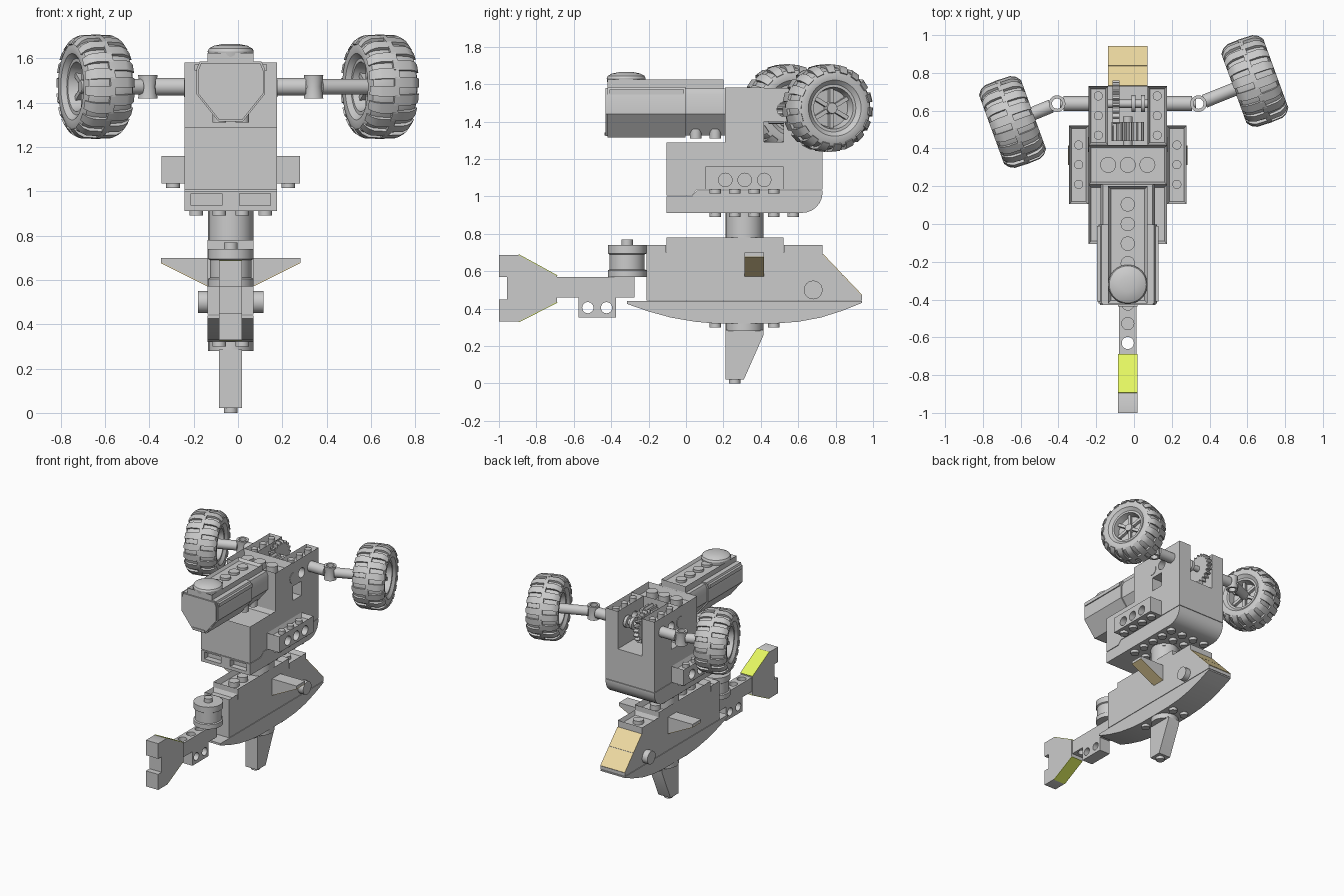
import bpy, bmesh
from math import sin, cos, pi, radians
from mathutils import Matrix, Vector

if "Cube" in bpy.data.objects:
    bpy.data.objects.remove(bpy.data.objects["Cube"])

X, U = -0.033, 0.104      # centre line and stud pitch
ORDER = {'x': lambda a, b, d: (d, a, b), 'y': lambda a, b, d: (a, d, b), 'z': lambda a, b, d: (a, b, d)}


def finish(name, bm, mat=None, matrix=None):
    bmesh.ops.recalc_face_normals(bm, faces=bm.faces)
    if matrix:
        bm.transform(matrix)
    me = bpy.data.meshes.new(name)
    bm.to_mesh(me)
    bm.free()
    ob = bpy.data.objects.new(name, me)
    bpy.context.collection.objects.link(ob)
    if mat:
        me.materials.append(mat)
    return ob


def add_prism(bm, pts, d0, d1, axis):
    lo, hi = [[bm.verts.new(ORDER[axis](a, b, d)) for a, b in pts] for d in (d0, d1)]
    n = len(pts)
    bm.faces.new(lo)
    bm.faces.new(hi[::-1])
    for i in range(n):
        bm.faces.new((lo[i], lo[(i + 1) % n], hi[(i + 1) % n], hi[i]))


def prism(name, pts, d0, d1, axis='x', mat=None, matrix=None):
    bm = bmesh.new()
    add_prism(bm, pts, d0, d1, axis)
    return finish(name, bm, mat, matrix)


def circle(a, b, r, n=24):
    return [(a + r * cos(2 * pi * i / n), b + r * sin(2 * pi * i / n)) for i in range(n)]


def rect(a0, a1, b0, b1):
    return [(a0, b0), (a1, b0), (a1, b1), (a0, b1)]


def box(name, x0, x1, y0, y1, z0, z1):
    return prism(name, rect(x0, x1, y0, y1), z0, z1, 'z')


def studs(name, spots, z0, z1, r=0.031):
    bm = bmesh.new()
    for x, y in spots:
        add_prism(bm, circle(x, y, r, 20), z0, z1, 'z')
    return finish(name, bm)


def tray(name, x0, x1, y0, y1, z0, z1, depth, pins=(), r=0.03):
    # open-topped brick with round pins standing in its cavity
    bm = bmesh.new()
    add_prism(bm, rect(x0, x1, y0, y1), z0, z1, 'z')
    bmesh.ops.recalc_face_normals(bm, faces=bm.faces)
    top = max(bm.faces, key=lambda f: f.calc_center_median().z)
    bmesh.ops.inset_region(bm, faces=[top], thickness=0.02)
    bmesh.ops.translate(bm, verts=top.verts, vec=(0, 0, -depth))
    if pins:
        studs(name + "_pins", pins, z1 - depth - 0.003, z1 - 0.002, r)
    return finish(name, bm)


def drill(ob, spots, axis, r, d0, d1):
    bm = bmesh.new()
    for a, b in spots:
        add_prism(bm, circle(a, b, r), d0, d1, axis)
    cutter = finish("cutter", bm)
    cutter.hide_render = True
    mod = ob.modifiers.new("holes", 'BOOLEAN')
    mod.operation, mod.object, mod.solver = 'DIFFERENCE', cutter, 'EXACT'
    bpy.context.view_layer.objects.active = ob
    bpy.ops.object.modifier_apply(modifier=mod.name)
    bpy.data.objects.remove(cutter)


def lathe(name, profile, matrix, closed=False, n=40):
    bm = bmesh.new()
    rings = [[bm.verts.new((r * cos(2 * pi * i / n), r * sin(2 * pi * i / n), h)) for r, h in profile] for i in range(n)]
    m = len(profile)
    for i in range(n):
        p, q = rings[i], rings[(i + 1) % n]
        for j in range(m if closed else m - 1):
            k = (j + 1) % m
            bm.faces.new((p[j], q[j], q[k], p[k]))
    bmesh.ops.remove_doubles(bm, verts=bm.verts, dist=1e-5)
    return finish(name, bm, matrix=matrix)


def rod(name, p, q, r):
    p, q = Vector(p), Vector(q)
    m = Matrix.Translation(p) @ (q - p).to_track_quat('Z', 'Y').to_matrix().to_4x4()
    prism(name, circle(0, 0, r, 20), 0, (q - p).length, 'z', matrix=m)


def gear(name, a, b, r, teeth, d0, d1, axis):
    n = teeth * 4
    pts = [(a + (r if i % 4 < 2 else r * 0.82) * cos(2 * pi * i / n),
            b + (r if i % 4 < 2 else r * 0.82) * sin(2 * pi * i / n)) for i in range(n)]
    prism(name, pts, d0, d1, axis)


def paint(name, rgb):
    m = bpy.data.materials.new(name)
    m.diffuse_color = (*rgb, 1)
    m.use_nodes = True
    m.node_tree.nodes["Principled BSDF"].inputs["Base Color"].default_value = m.diffuse_color
    return m


def panel(name, p, q, d0, d1, axis, mat):
    # thin coloured skin on a sloped face; outside is to the left of p->q
    p, q = Vector(p), Vector(q)
    e = (q - p).normalized()
    nrm = Vector((-e.y, e.x)) * 0.004
    prism(name, [p, q, q + nrm, p + nrm], d0, d1, axis, mat)


amber = paint("amber", (0.86, 0.70, 0.36))
lime = paint("lime", (0.78, 0.92, 0.12))
L, R = X - U, X + U

# Keel fin and its round mount
prism("keel_fin", [(0.21, 0.285), (0.415, 0.285), (0.415, 0.26), (0.31, 0.022), (0.21, 0.022)], X - U / 2, X + U / 2)
studs("keel_stud", [(X, 0.26)], 0, 0.024)
studs("keel_mount", [(X, 0.312)], 0.28, 0.325, 0.102)

# Hull
prism("hull_bottom", [(-0.315, 0.44), (-0.315, 0.425), (-0.2, 0.385), (-0.08, 0.352), (0.05, 0.33), (0.16, 0.32),
                      (0.47, 0.32), (0.6, 0.33), (0.72, 0.352), (0.84, 0.39), (0.94, 0.43), (0.94, 0.44)], L, R)
prism("hull_sides", [(-0.21, 0.444), (0.94, 0.444), (0.94, 0.47), (0.73, 0.69), (0.73, 0.7), (-0.21, 0.7)], L, R)
studs("hull_studs", [(X + s * U / 2, y) for s in (-1, 1) for y in (0.157, 0.47)], 0.3, 0.325)
tray("hull_deck", L, R, -0.104, 0.522, 0.7, 0.78, 0.04, [(X, y) for y in (0, 0.104, 0.418)], 0.038)
tray("nose_deck", L, R, 0.524, 0.73, 0.7, 0.74, 0.03, [(X, 0.627)], 0.038)
tray("front_deck", L, R, -0.21, -0.106, 0.7, 0.74, 0.03)
for i in range(2):
    y0, y1 = 0.94 - i * 0.106, 0.837 - i * 0.106
    panel(f"nose_window_{i}", (y1, 0.69 - (y1 - 0.73) * 1.048), (y0, 0.69 - (y0 - 0.73) * 1.048), L, R, 'x', amber)
for s, side in ((-1, "left"), (1, "right")):
    prism(f"hull_knob_{side}", circle(0.68, 0.5, 0.05), X + s * U, X + s * 0.148)
    pts = [(X + s * U, 0.575), (X + s * 3.02 * U, 0.68), (X + s * 3.02 * U, 0.7), (X + s * U, 0.7)]
    prism(f"wing_{side}", pts, 0.312, 0.416, 'y')
    panel(f"wing_underside_{side}", *(pts[:2] if s < 0 else pts[1::-1]), 0.312, 0.416, 'y', amber)

# Round block joining hull and tail
lathe("tail_swivel", [(0, 0.57), (0.103, 0.57), (0.103, 0.605), (0.094, 0.61), (0.094, 0.69), (0.103, 0.695), (0.103, 0.74),
                      (0, 0.74)], Matrix.Translation((X, -0.315, 0)))
studs("swivel_stud", [(X, -0.315)], 0.735, 0.77)

# Tail boom and tail fin
boom = box("tail_boom", X - 0.046, X + 0.046, -0.69, -0.275, 0.46, 0.568)
drill(boom, [(X, y) for y in (-0.63, -0.527, -0.424)], 'z', 0.032, 0.4, 0.6)
clip = box("tail_clip", X - 0.046, X + 0.046, -0.574, -0.375, 0.352, 0.46)
drill(clip, [(-0.525, 0.405), (-0.425, 0.405)], 'x', 0.03, -0.2, 0.2)
prism("tail_fin", [(-0.69, 0.435), (-0.69, 0.575), (-0.895, 0.687), (-1, 0.687), (-1, 0.57), (-0.957, 0.57),
                   (-0.957, 0.45), (-1, 0.45), (-1, 0.33), (-0.895, 0.33)], X - U / 2, X + U / 2)
panel("tail_slope_top", (-0.895, 0.687), (-0.69, 0.575), X - U / 2, X + U / 2, 'x', lime)
panel("tail_slope_bottom", (-0.69, 0.435), (-0.895, 0.33), X - U / 2, X + U / 2, 'x', lime)

# Neck and main body base
studs("neck", [(X, 0.312)], 0.735, 0.915, 0.102)
BL, BR = X - 2 * U, X + 2 * U
curve = [(0.62 + 0.11 * sin(a * pi / 12), 1.02 - 0.108 * cos(a * pi / 12)) for a in range(7)]
base = prism("body_base", [(-0.105, 0.912)] + curve + [(0.73, 1.032), (0.06, 1.032), (0.03, 1.0), (-0.105, 1.0)], BL, BR)
for s in (-1, 1):
    slot = box("slot_cutter", X + s * 0.11 - 0.07, X + s * 0.11 + 0.07, -0.2, -0.06, 0.937, 0.99)
    mod = base.modifiers.new("slot", 'BOOLEAN')
    mod.object, mod.solver = slot, 'EXACT'
    bpy.context.view_layer.objects.active = base
    bpy.ops.object.modifier_apply(modifier=mod.name)
    bpy.data.objects.remove(slot)
studs("base_studs", [(X + (i - 1.5) * U, 0.157 + j * U) for i in range(4) for j in range(5)], 0.89, 0.92)
prism("body_middle", [(-0.105, 1.005), (0.03, 1.005), (0.06, 1.036), (0.73, 1.036), (0.73, 1.25), (-0.105, 1.25)], BL, BR)
tray("body_front_top", BL, BR, -0.105, 0.208, 1.25, 1.288, 0.03)
box("body_rear_floor", BL, BR, 0.208, 0.73, 1.25, 1.29)
tray("body_bridge", BL, BR, 0.208, 0.418, 1.29, 1.582, 0.05, [(X + i * U, 0.313) for i in (-1, 0, 1)], 0.042)
for s, side in ((-1, "left"), (1, "right")):
    x0, x1 = sorted((X + s * U, X + s * 2 * U))
    wall = tray(f"axle_wall_{side}", x0, x1, 0.418, 0.73, 1.4, 1.58, 0.045, [(x0 + U / 2, y) for y in (0.47, 0.574, 0.678)], 0.024)
    drill(wall, [(0.525, 1.465)], 'x', 0.038, x0 - 0.1, x1 + 0.1)
    box(f"axle_wall_foot_{side}", x0, x1, 0.522, 0.73, 1.29, 1.4)
    prism(f"wall_pin_{side}", circle(0.42, 1.465, 0.04), X + s * 1.9 * U, X + s * 2.03 * U)

    # Side bricks
    x0, x1 = sorted((X + s * 2 * U, X + s * 3 * U))
    ys = [0.157 + i * U for i in range(4)]
    brick = tray(f"side_brick_{side}", x0, x1, 0.105, 0.521, 1.036, 1.16, 0.03, [(x0 + U / 2, y) for y in (0.21, 0.314, 0.418)], 0.024)
    drill(brick, [(y, 1.088) for y in (0.21, 0.314, 0.418)], 'x', 0.036, min(X + s * 2.2 * U, X + s * 3.5 * U), max(X + s * 2.2 * U, X + s * 3.5 * U))
    studs(f"side_brick_studs_{side}", [(x0 + U / 2, y) for y in ys], 1.015, 1.04)

# Tank with plate and dome cap
half = [(0.055, 1.315), (0.155, 1.44), (0.155, 1.55), (0.14, 1.585)]


def tank_section(k):
    pts = [(X + a * k, 1.46 + (z - 1.46) * k) for a, z in half]
    return pts + [(2 * X - a, z) for a, z in reversed(pts)]


prism("tank_front", tank_section(1), -0.42, -0.002, 'y')
prism("tank_face", tank_section(0.95), -0.43, -0.41, 'y')
prism("tank_rear", tank_section(0.93), -0.01, 0.21, 'y')
box("tank_face_slot", X - 0.052, X + 0.052, -0.436, -0.4, 1.325, 1.342)
studs("tank_studs", [(X + s * U / 2, y) for s in (-1, 1) for y in (0.052, 0.156)], 1.31, 1.36)
tray("tank_plate", L, R, -0.42, 0.2, 1.575, 1.625, 0.02, [(X, y) for y in (0.104, 0, -0.104, -0.208)], 0.038)
for s, side in ((-1, "left"), (1, "right")):
    box(f"tank_rail_{side}", *sorted((X + s * 0.14, X + s * 0.163)), -0.41, -0.01, 1.545, 1.572)
lathe("tank_cap", [(0, 1.605), (0.1, 1.605), (0.104, 1.632), (0.098, 1.645), (0.075, 1.657), (0.04, 1.664), (0, 1.666)],
      Matrix.Translation((X, -0.32, 0)))

# Gears, axle, steering joints and wheels
Z, AY = 1.472, 0.637
rod("axle", (X - 0.36, AY, Z), (X + 0.36, AY, Z), 0.022)
gear("crown_gear", AY, Z, 0.122, 20, X - 0.082, X - 0.045, 'x')
gear("pinion_gear", X, Z, 0.085, 14, 0.44, 0.54, 'y')
prism("gear_shaft", circle(X, Z, 0.025, 16), 0.4, 0.57, 'y')
for a in (0.02, 0.07):
    prism("axle_bush", circle(AY, Z, 0.045), X + a, X + a + 0.022)

tyre = [(0.125, 0.09), (0.15, 0.112), (0.18, 0.115), (0.203, 0.104), (0.216, 0.075), (0.221, 0.03)]
tyre += [(r, -h) for r, h in reversed(tyre)]
rim = [(0, 0.075), (0.028, 0.075), (0.036, 0.04), (0.1, 0.04), (0.112, 0.092), (0.13, 0.092)]
rim += [(r, -h) for r, h in reversed(rim)]
lug = [(0.2, -0.012), (0.236, -0.012), (0.233, 0.07), (0.219, 0.098), (0.194, 0.118), (0.185, 0.1)]
for s, side, centre in ((-1, "left", (-0.643, 0.54, Z)), (1, "right", (0.64, 0.757, Z))):
    joint = Vector((X + s * 0.374, AY, Z))
    rod(f"axle_sleeve_{side}", (X + s * 0.2, AY, Z), joint - Vector((s * 0.034, 0, 0)), 0.04)
    lathe(f"steering_joint_{side}", [(0.027, -0.052), (0.044, -0.052), (0.037, 0), (0.044, 0.052), (0.027, 0.052)],
          Matrix.Translation(joint), True, 24)
    d = Vector(centre) - joint
    rod(f"steering_arm_{side}", joint + d.normalized() * 0.034, centre, 0.036)
    M = Matrix.Translation(centre) @ Matrix.Rotation(radians(20), 4, 'Z') @ Matrix.Rotation(radians(90), 4, 'Y')
    lathe(f"tyre_{side}", tyre, M, True, 48)
    lathe(f"rim_{side}", rim, M)
    bm = bmesh.new()
    for row in (-1, 1):
        for i in range(18):
            c = 2 * pi * (i + row * 0.25) / 18
            a, b = [[bm.verts.new((r * cos(c + t), r * sin(c + t), row * h)) for r, h in lug] for t in (-0.105, 0.105)]
            bm.faces.new(a)
            bm.faces.new(b[::-1])
            for j in range(6):
                bm.faces.new((a[j], a[j - 1], b[j - 1], b[j]))
    finish(f"tyre_lugs_{side}", bm, matrix=M)
    for i in range(6):
        prism(f"spoke_{side}_{i}", rect(0.02, 0.11, -0.011, 0.011), -0.065, 0.065, 'z', matrix=M @ Matrix.Rotation(i * pi / 3, 4, 'Z'))

# Smooth round parts, keep brick edges sharp
bpy.ops.object.select_all(action='SELECT')
bpy.ops.object.shade_smooth_by_angle(angle=radians(32))
